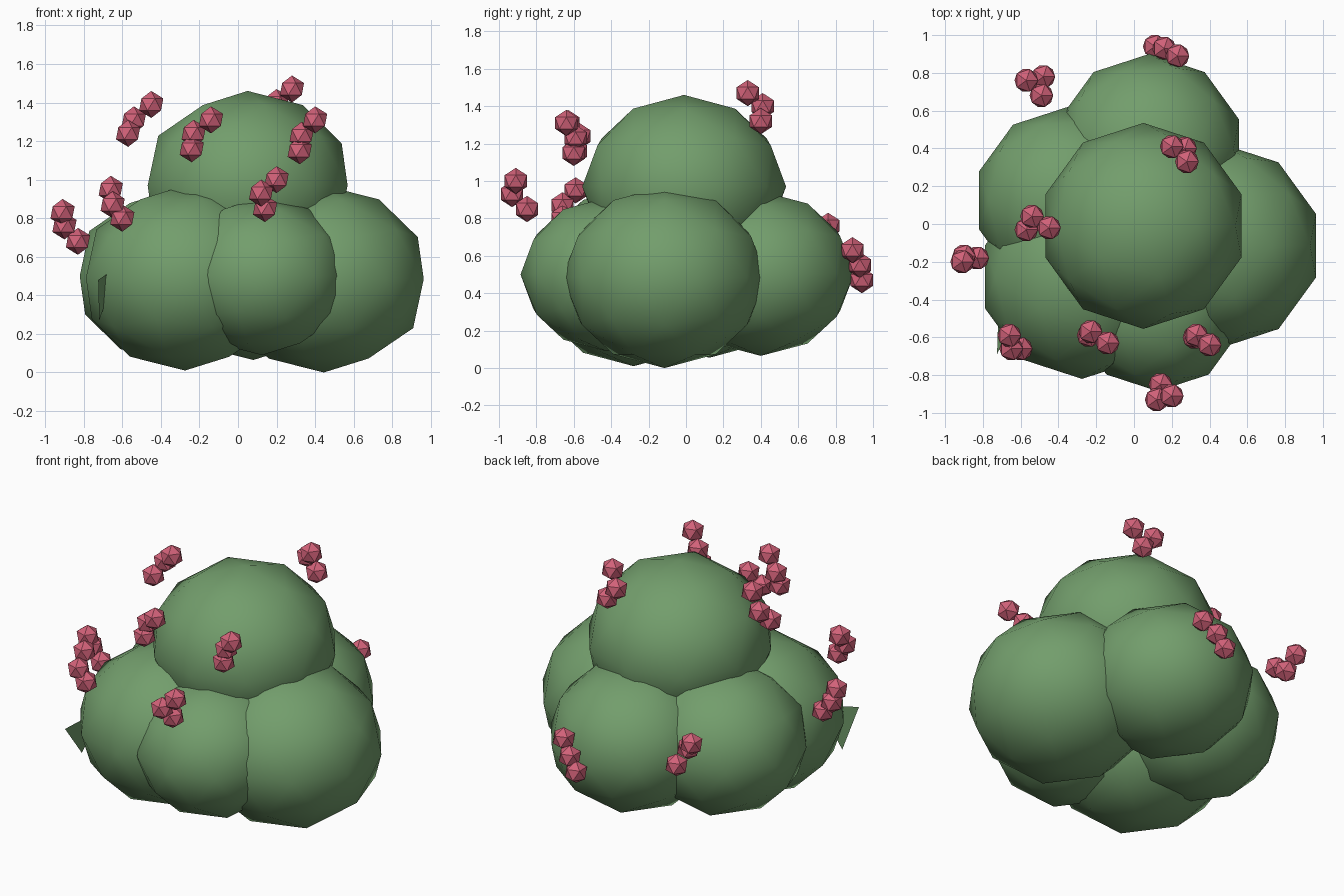
import bpy
from mathutils import Vector

cube = bpy.data.objects.get("Cube")
if cube:
    bpy.data.objects.remove(cube, do_unlink=True)


def material(name, rgb):
    mat = bpy.data.materials.new(name)
    mat.use_nodes = True
    mat.diffuse_color = (*rgb, 1)
    mat.node_tree.nodes["Principled BSDF"].inputs["Base Color"].default_value = (*rgb, 1)
    return mat


leaf_green = material("leaf_green", (0.17, 0.34, 0.15))
berry_pink = material("berry_pink", (0.64, 0.12, 0.19))


def ball(name, centre, radius, height, detail, mat, smooth):
    """Low-poly ball with a separate vertical radius."""
    bpy.ops.mesh.primitive_ico_sphere_add(subdivisions=detail, radius=1, location=centre)
    obj = bpy.context.object
    obj.name = name
    obj.scale = (radius, radius, height)
    bpy.ops.object.transform_apply(location=False, rotation=False, scale=True)
    obj.data.materials.append(mat)
    if smooth:
        bpy.ops.object.shade_smooth_by_angle()
    return obj


# Foliage lobes: centre, radius, vertical radius
lobes = {
    "top_foliage": ((0.05, -0.01, 0.97), 0.545, 0.49),
    "right_foliage": ((0.445, -0.115, 0.485), 0.545, 0.485),
    "front_foliage": ((0.125, -0.425, 0.5), 0.46, 0.41),
    "front_left_foliage": ((-0.275, -0.28, 0.49), 0.54, 0.48),
    "back_left_foliage": ((-0.35, 0.125, 0.5), 0.495, 0.445),
    "back_foliage": ((0.08, 0.4, 0.505), 0.5, 0.44),
}
for name, (centre, radius, height) in lobes.items():
    ball(name, centre, radius, height, 2, leaf_green, True)

# Small pointed leaf poking out of the foliage
leaf = bpy.data.meshes.new("pointed_leaf")
leaf.from_pydata([(-0.725, -0.69, 0.48), (-0.72, -0.53, 0.27), (-0.62, -0.45, 0.55)],
                 [], [(0, 1, 2)])
leaf.materials.append(leaf_green)
bpy.context.collection.objects.link(bpy.data.objects.new("pointed_leaf", leaf))

# Berry clusters: three berries each, listed from the highest down
clusters = {
    "left": [(-0.91, -0.2, 0.83), (-0.9, -0.17, 0.76), (-0.83, -0.18, 0.68)],
    "front_left": [(-0.66, -0.59, 0.95), (-0.65, -0.66, 0.87), (-0.6, -0.66, 0.8)],
    "upper_left": [(-0.45, -0.02, 1.39), (-0.54, 0.04, 1.31), (-0.57, -0.03, 1.24)],
    "upper_front_left": [(-0.14, -0.63, 1.31), (-0.23, -0.57, 1.24), (-0.24, -0.59, 1.16)],
    "upper_front_right": [(0.4, -0.64, 1.31), (0.33, -0.59, 1.23), (0.32, -0.6, 1.15)],
    "front": [(0.2, -0.91, 1.0), (0.12, -0.93, 0.93), (0.14, -0.85, 0.85)],
    "upper_back": [(0.28, 0.33, 1.47), (0.2, 0.41, 1.4), (0.27, 0.4, 1.32)],
    "back": [(0.23, 0.89, 0.63), (0.16, 0.93, 0.55), (0.11, 0.94, 0.47)],
    "back_left": [(-0.57, 0.76, 0.76), (-0.49, 0.68, 0.68), (-0.48, 0.78, 0.61)],
}
for place, centres in clusters.items():
    for i, centre in enumerate(centres):
        ball(f"{place}_berry_{i + 1}", Vector(centre), 0.07, 0.07, 1, berry_pink, False)
